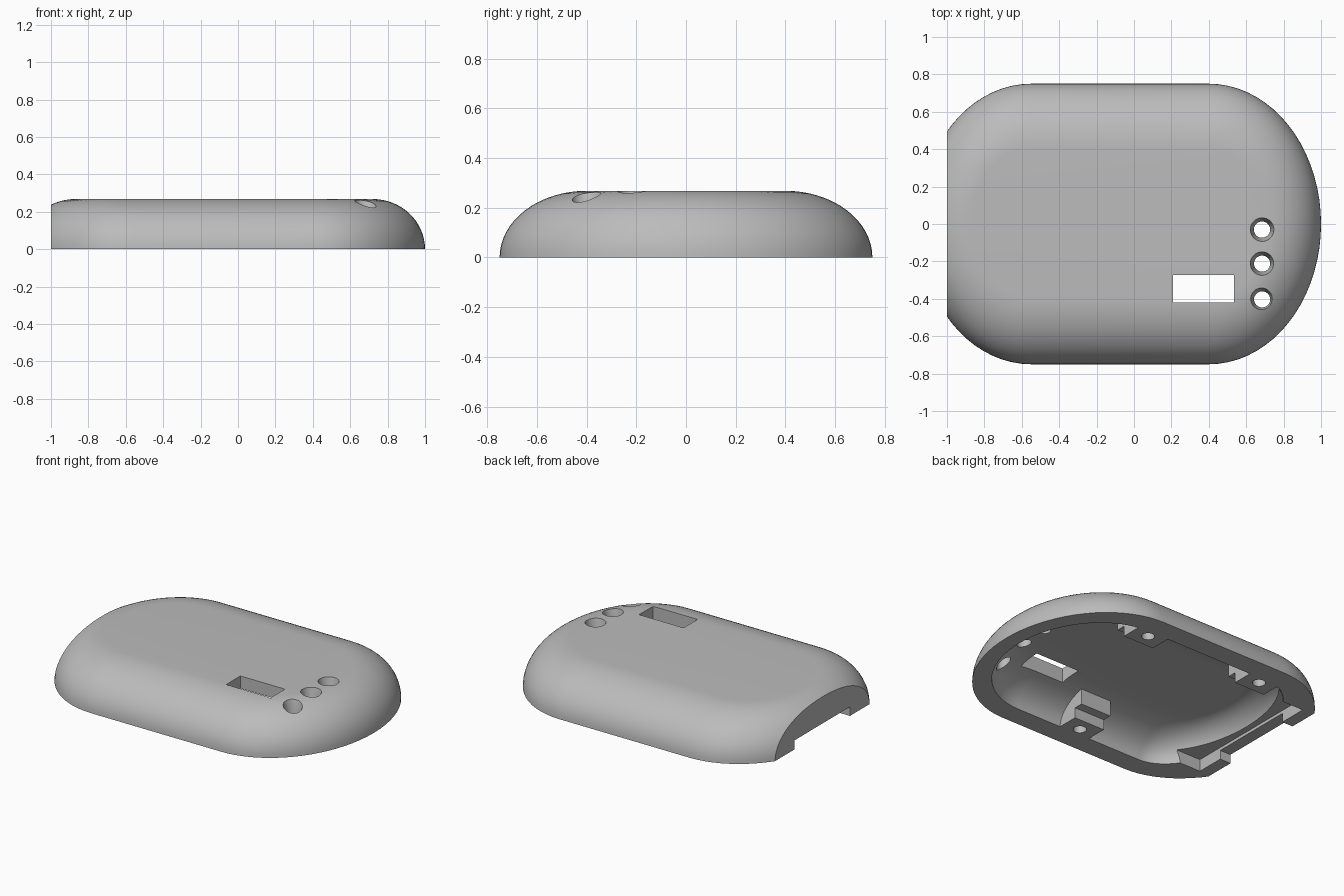
import bpy, bmesh
from math import sin, cos, pi

if "Cube" in bpy.data.objects:
    bpy.data.objects.remove(bpy.data.objects["Cube"], do_unlink=True)

grey = bpy.data.materials.new("plain_grey")
grey.use_nodes = True
grey.diffuse_color = (0.5, 0.5, 0.5, 1)
grey.node_tree.nodes["Principled BSDF"].inputs["Base Color"].default_value = grey.diffuse_color

FRONT, BACK = 0.4, -0.55      # centres of the two rounded ends


def finish(bm, name):
    bmesh.ops.recalc_face_normals(bm, faces=bm.faces)
    mesh = bpy.data.meshes.new(name)
    bm.to_mesh(mesh)
    bm.free()
    mesh.materials.append(grey)
    ob = bpy.data.objects.new(name, mesh)
    bpy.context.collection.objects.link(ob)
    return ob


def dome(name, radius, flat, height, squash_front, squash_back, skirt=0, steps=16, seg=36):
    """Rounded slab: stacked outlines from the rim up to the flat top."""
    rings = [(flat + (radius - flat) * cos(i * pi / 2 / steps),
              height * sin(i * pi / 2 / steps)) for i in range(steps + 1)]
    if skirt:
        rings.insert(0, (radius, -skirt))
    bm = bmesh.new()
    loops = []
    for r, z in rings:
        loop = []
        for centre, squash, start in ((FRONT, squash_front, -pi / 2), (BACK, squash_back, pi / 2)):
            for i in range(seg + 1):
                a = start + pi * i / seg
                loop.append(bm.verts.new((centre + r * squash * cos(a), r * sin(a), z)))
        loops.append(loop)
    n = len(loops[0])
    for low, high in zip(loops, loops[1:]):
        for i in range(n):
            j = (i + 1) % n
            bm.faces.new((low[i], low[j], high[j], high[i]))
    bm.faces.new(loops[0][::-1])
    bm.faces.new(loops[-1])
    return finish(bm, name)


def box(x0, x1, y0, y1, z0, z1):
    bm = bmesh.new()
    bmesh.ops.create_cube(bm, size=1)
    for v in bm.verts:
        v.co = (x1 if v.co.x > 0 else x0, y1 if v.co.y > 0 else y0, z1 if v.co.z > 0 else z0)
    return finish(bm, "box_cutter")


def cone(x, y, z0, z1, r0, r1, seg=32):
    bm = bmesh.new()
    bmesh.ops.create_cone(bm, cap_ends=True, segments=seg, radius1=r0, radius2=r1, depth=z1 - z0)
    bmesh.ops.translate(bm, verts=bm.verts, vec=(x, y, (z0 + z1) / 2))
    return finish(bm, "round_cutter")


def cut(ob, cutter):
    mod = ob.modifiers.new("cut", 'BOOLEAN')
    mod.operation = 'DIFFERENCE'
    mod.solver = 'EXACT'
    mod.object = cutter
    bpy.context.view_layer.objects.active = ob
    bpy.ops.object.modifier_apply(modifier=mod.name)
    bpy.data.objects.remove(cutter, do_unlink=True)


shell = dome("cover_shell", 0.75, 0.4, 0.268, 0.8, 0.8)
cavity = dome("cavity_cutter", 0.61, 0.3, 0.185, 0.82, 0.57, skirt=0.1)

# stepped screw bosses are left standing by removing them from the cavity
bosses = ((0.36, 1), (-0.51, 1), (-0.045, -1))
for x, side in bosses:
    for inner, z0, z1 in ((0.47, -0.3, 0.07), (0.41, 0.069, 0.4)):
        y0, y1 = sorted((side * inner, side * 0.9))
        cut(cavity, box(x - 0.113, x + 0.113, y0, y1, z0, z1))
cut(shell, cavity)

# flat end, its inner recess and the notch under it
cut(shell, box(-1.5, -1, -1, 1, -1, 1))
cut(shell, box(-0.92, -0.74, -0.48, 0.48, -0.1, 0.08))
cut(shell, box(-1.2, -0.9, -0.29, 0.29, -0.1, 0.06))

# screw holes in the bosses
for x, side in bosses:
    cut(shell, cone(x, side * 0.56, -0.1, 0.14, 0.04, 0.04))

# rectangular window and three countersunk holes in the top
cut(shell, box(0.208, 0.535, -0.42, -0.272, 0.1, 0.5))
for y in (-0.03, -0.212, -0.403):
    cut(shell, cone(0.685, y, 0.05, 0.4, 0.043, 0.043))
    cut(shell, cone(0.685, y, 0.18, 0.28, 0.043, 0.066))

bpy.ops.object.select_all(action='DESELECT')
shell.select_set(True)
bpy.context.view_layer.objects.active = shell
bpy.ops.object.shade_smooth_by_angle(angle=0.5)
